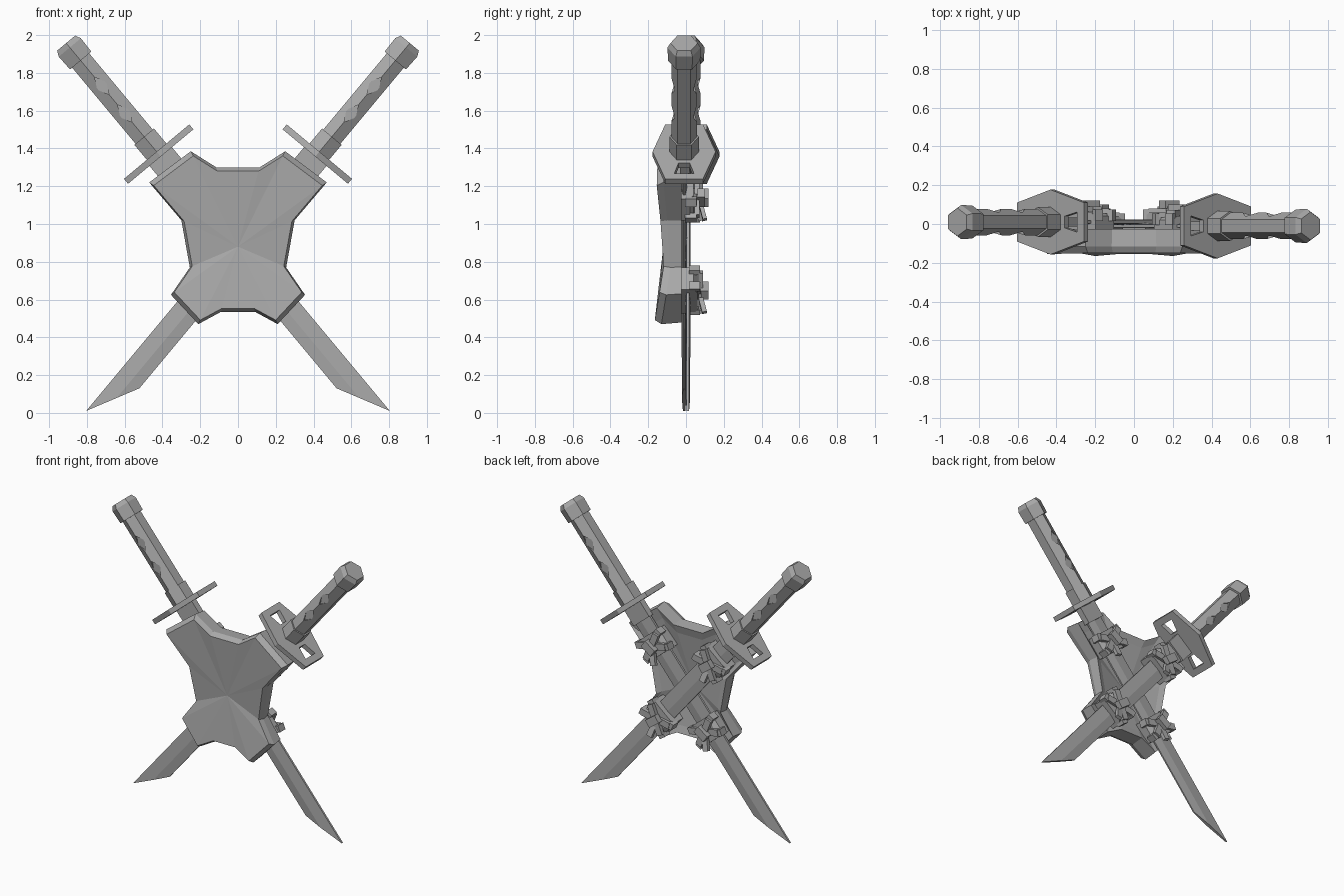
import bpy, bmesh, math
from mathutils import Vector, Matrix

if "Cube" in bpy.data.objects:
    bpy.data.objects.remove(bpy.data.objects["Cube"])

grey = bpy.data.materials.new("plain grey")
grey.use_nodes = True
COLOUR = (0.4, 0.4, 0.4, 1)
grey.diffuse_color = COLOUR
grey.node_tree.nodes["Principled BSDF"].inputs["Base Color"].default_value = COLOUR

AXIS = Vector((0.64, 0, 0.768))      # up along the sword
ACROSS = Vector((0.768, 0, -0.64))   # across the blade
GUARD = Vector((0.42, 0, 1.37))


def finish(name, bm, side=0):
    """Make an object; side +1 / -1 places sword-local (across, y, along) points."""
    if side:
        for v in bm.verts:
            p, y, s = v.co
            w = GUARD + AXIS * s + ACROSS * p
            v.co = (w.x * side, y - 0.01 * side, w.z)
    bmesh.ops.recalc_face_normals(bm, faces=bm.faces[:])
    mesh = bpy.data.meshes.new(name)
    bm.to_mesh(mesh)
    bm.free()
    mesh.materials.append(grey)
    ob = bpy.data.objects.new(name, mesh)
    bpy.context.scene.collection.objects.link(ob)
    return ob


def loft(bm, rings, caps=True):
    loops = [[bm.verts.new(c) for c in r] for r in rings]
    n = len(loops[0])
    for a, b in zip(loops, loops[1:]):
        for i in range(n):
            j = (i + 1) % n
            bm.faces.new((a[i], a[j], b[j], b[i]))
    if caps:
        bm.faces.new(loops[0])
        bm.faces.new(loops[-1])
    return loops


def hexagon(r, s, stretch=1.0):
    """Six points with corners towards front and back."""
    return [(r * stretch * math.sin(k * math.pi / 3), r * math.cos(k * math.pi / 3), s)
            for k in range(6)]


def box(bm, centre, size, turn=0.0, tip=0.0):
    m = (Matrix.Translation(centre) @ Matrix.Rotation(turn, 4, 'Y')
         @ Matrix.Rotation(tip, 4, 'X') @ Matrix.Diagonal((*size, 1)))
    bmesh.ops.create_cube(bm, size=1, matrix=m)


def make_grip(tag, side):
    bm = bmesh.new()
    loft(bm, [hexagon(0.068, 0.05), hexagon(0.068, 0.65)])
    grip = finish(tag + "_grip", bm, side)
    # diamond recesses along the front and back ridges
    bm = bmesh.new()
    for s in (0.28, 0.47):
        for f in (-1, 1):
            rhomb = [(0.033, 0), (0, 0.058), (-0.033, 0), (0, -0.058)]
            loft(bm, [[(p, f * y, s + t) for p, t in rhomb] for y in (0.052, 0.1)])
    cutter = finish("grip_cutter", bm, side)
    cutter.hide_render = True
    mod = grip.modifiers.new("recesses", 'BOOLEAN')
    mod.operation, mod.solver, mod.object = 'DIFFERENCE', 'EXACT', cutter
    bpy.context.view_layer.update()
    baked = bpy.data.meshes.new_from_object(
        grip.evaluated_get(bpy.context.evaluated_depsgraph_get()))
    grip.modifiers.clear()
    grip.data = baked
    bpy.data.objects.remove(cutter)


def make_guard(tag, side):
    bm = bmesh.new()
    outer = [(0.225, 0.1), (0, 0.167), (-0.225, 0.1),
             (-0.225, -0.1), (0, -0.167), (0.225, -0.1)]
    holes = [[(f * 0.095, 0.03), (f * 0.18, 0.052), (f * 0.18, -0.052), (f * 0.095, -0.03)]
             for f in (-1, 1)]
    edges = []
    for outline in [outer] + holes:
        vs = [bm.verts.new((p, y, -0.017)) for p, y in outline]
        edges += [bm.edges.new((vs[i - 1], vs[i])) for i in range(len(vs))]
    bmesh.ops.triangle_fill(bm, edges=edges, use_beauty=True)
    ext = bmesh.ops.extrude_face_region(bm, geom=bm.faces[:], use_keep_orig=True)
    top = [g for g in ext["geom"] if isinstance(g, bmesh.types.BMVert)]
    bmesh.ops.translate(bm, verts=top, vec=(0, 0, 0.034))
    bmesh.ops.dissolve_limit(bm, angle_limit=0.01, verts=bm.verts[:], edges=bm.edges[:])
    finish(tag + "_guard", bm, side)


def make_blade(tag, side):
    bm = bmesh.new()
    section = [(-0.07, 0.008), (0.01, 0.015), (0.07, 0.006),
               (0.07, -0.006), (0.01, -0.015), (-0.07, -0.008)]
    start = [(p, y, 0) for p, y in section]
    end = [(p, y * 0.8, -1.556 - (0.07 - p) * 1.95) for p, y in section]
    loft(bm, [start, end])
    finish(tag + "_blade", bm, side)
    # metal collar below the guard
    bm = bmesh.new()
    box(bm, (0, 0, -0.07), (0.155, 0.045, 0.12))
    finish(tag + "_blade_collar", bm, side)


def make_strap(tag, side, s):
    """Sleeve round the blade, crossed bands and a knot on the back."""
    bm = bmesh.new()
    sleeve = [(-0.1, -0.07), (-0.1, 0.03), (-0.07, 0.05),
              (0.07, 0.05), (0.1, 0.03), (0.1, -0.07)]
    loft(bm, [[(p, y, s + t) for p, y in sleeve] for t in (-0.075, 0.075)])
    finish(tag + "_sleeve", bm, side)
    bm = bmesh.new()
    for f in (-1, 1):
        box(bm, (0, 0.062 + 0.006 * f, s), (0.21, 0.026, 0.045), f * 0.5)
        box(bm, (f * 0.1, 0.035, s - 0.055), (0.03, 0.06, 0.045), f * 0.3)
        box(bm, (f * 0.1, 0.035, s + 0.055), (0.03, 0.06, 0.045), -f * 0.3)
    finish(tag + "_bands", bm, side)
    bm = bmesh.new()
    box(bm, (0, 0.09, s), (0.055, 0.04, 0.09), 0.25)
    box(bm, (0.035, 0.078, s - 0.075), (0.04, 0.025, 0.08), -0.4, 0.25)
    finish(tag + "_knot", bm, side)


# Two crossed swords with their fastenings
for tag, side in (("left_sword", 1), ("right_sword", -1)):
    make_blade(tag, side)
    make_guard(tag, side)
    make_grip(tag, side)
    bm = bmesh.new()
    loft(bm, [hexagon(0.078, 0.0), hexagon(0.078, 0.12)])
    finish(tag + "_grip_collar", bm, side)
    bm = bmesh.new()
    loft(bm, [hexagon(0.085, 0.645), hexagon(0.088, 0.735), hexagon(0.072, 0.765)])
    finish(tag + "_pommel", bm, side)
    make_strap(tag + "_upper", side, -0.30)
    make_strap(tag + "_lower", side, -0.94)

# Back plate: half outline as x, z and depth of the front edge
half = [(0.115, 1.30, -0.15), (0.25, 1.385, -0.15), (0.47, 1.22, -0.155),
        (0.30, 1.02, -0.135), (0.255, 0.77, -0.118), (0.355, 0.625, -0.14),
        (0.21, 0.47, -0.165), (0.09, 0.535, -0.155)]
outline = half + [(-x, z, y) for x, z, y in reversed(half)]


def plate_ring(scale, depth):
    return [(x * scale, depth(y), 0.9 + (z - 0.9) * scale) for x, z, y in outline]


bm = bmesh.new()
loops = loft(bm, [plate_ring(0.95, lambda y: y),
                  plate_ring(1.0, lambda y: y + 0.035),
                  plate_ring(0.98, lambda y: -0.025),
                  plate_ring(0.84, lambda y: -0.04)], caps=False)
# fan the front face and the hollow back to a centre point
for loop, y in ((loops[0], -0.12), (loops[-1], -0.085)):
    hub = bm.verts.new((0, y, 0.88))
    for i in range(len(loop)):
        bm.faces.new((loop[i - 1], loop[i], hub))
finish("back_plate", bm)
